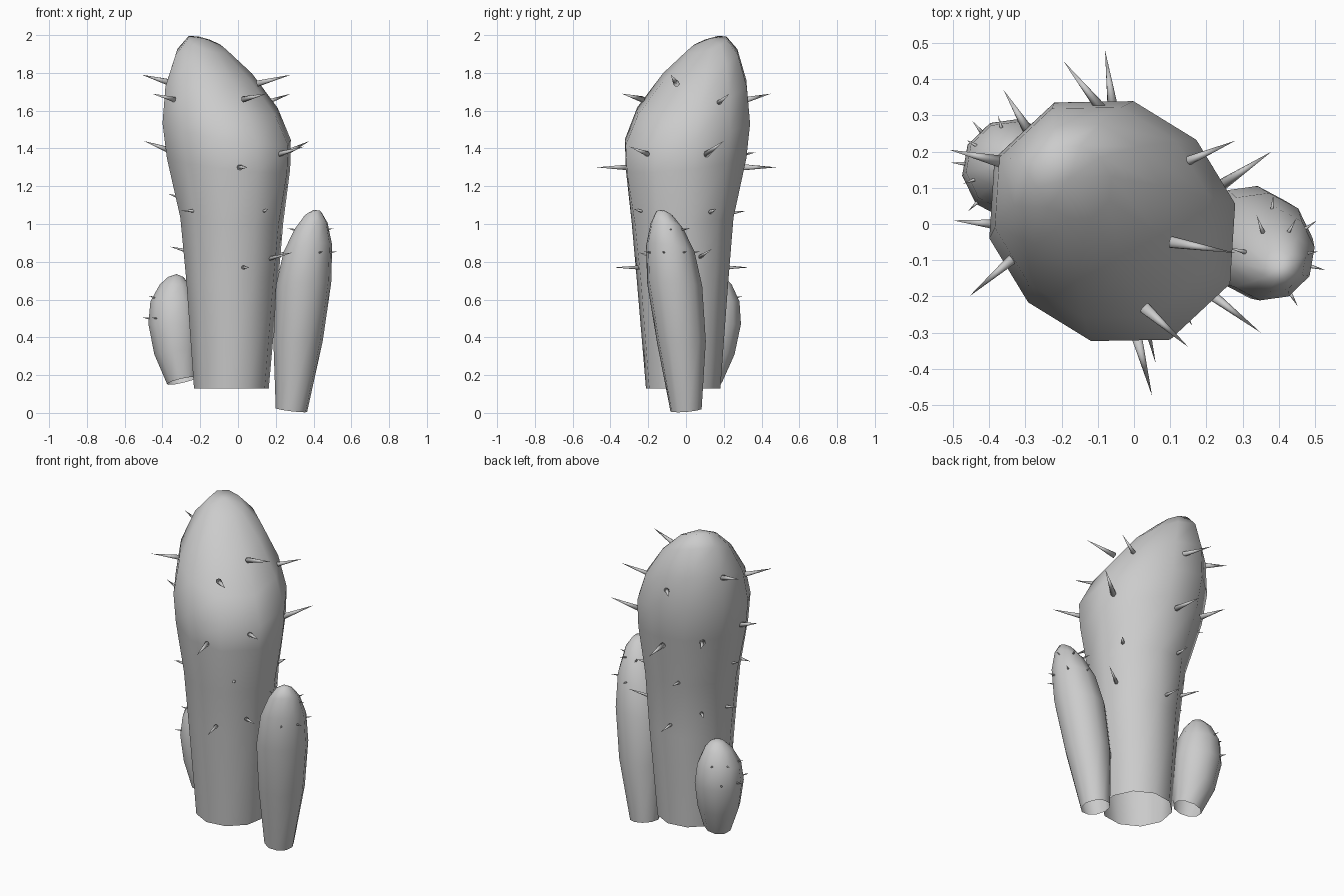
import bpy, bmesh, math
from mathutils import Vector


def finish(name, bm):
    bmesh.ops.recalc_face_normals(bm, faces=bm.faces)
    mesh = bpy.data.meshes.new(name)
    bm.to_mesh(mesh)
    bm.free()
    for p in mesh.polygons:
        p.use_smooth = True
    obj = bpy.data.objects.new(name, mesh)
    bpy.context.collection.objects.link(obj)
    return obj


def stem(name, rings, tip, sides=10, phase=8):
    """Loft tilted rings (x, y, z, radius, slope x, slope y, stretch), closed at the tip.
    Stretch makes a ring oval along the direction the stem leans in."""
    bm = bmesh.new()
    loops = []
    for x, y, z, r, sx, sy, stretch in rings:
        loop = []
        for i in range(sides):
            a = math.radians(phase) + math.tau * i / sides
            ra = r * (1 + stretch * math.cos(2 * (a - math.radians(138))))
            dx, dy = ra * math.cos(a), ra * math.sin(a)
            loop.append(bm.verts.new((x + dx, y + dy, z + sx * dx + sy * dy)))
        loops.append(loop)
    for lo, hi in zip(loops, loops[1:]):
        for i in range(sides):
            j = (i + 1) % sides
            bm.faces.new((lo[i], lo[j], hi[j], hi[i]))
    top = bm.verts.new(tip)
    for i in range(sides):
        bm.faces.new((loops[-1][i], loops[-1][(i + 1) % sides], top))
    return finish(name, bm)


def spines(name, pairs, radius, inset):
    """Thin cones from base to tip, with the base sunk into the stem."""
    bm = bmesh.new()
    for base, tip in pairs:
        base, tip = Vector(base), Vector(tip)
        d = (tip - base).normalized()
        start = base - d * inset
        u = d.orthogonal().normalized()
        v = d.cross(u)
        ring = [bm.verts.new(start + radius * (u * math.cos(a) + v * math.sin(a)))
                for a in (math.tau * k / 7 for k in range(7))]
        end = bm.verts.new(tip)
        for k in range(7):
            bm.faces.new((ring[k], ring[(k + 1) % 7], end))
        bm.faces.new(ring[::-1])
    return finish(name, bm)


def arm_spines(name, rows, length, radius):
    """Rows (x, y, z, stem radius, rise, angles) of short spines around an arm."""
    pairs = []
    for x, y, z, r, rise, angles in rows:
        for deg in angles:
            a = math.radians(deg)
            d = Vector((math.cos(a), math.sin(a), rise)).normalized()
            base = Vector((x + r * math.cos(a), y + r * math.sin(a), z))
            pairs.append((base, base + d * length))
    return spines(name, pairs, radius, 0.015)


# Main trunk with a slanted dome
stem("trunk", [
    (-0.035, -0.015, 0.13, 0.200, 0, 0, 0),
    (-0.030, -0.018, 0.70, 0.246, 0, 0, 0),
    (-0.033, -0.018, 1.02, 0.276, -0.06, 0.06, 0.02),
    (-0.050, 0.000, 1.32, 0.333, -0.10, 0.10, 0.06),
    (-0.060, 0.008, 1.49, 0.347, -0.15, 0.15, 0.07),
    (-0.087, 0.032, 1.67, 0.304, -0.22, 0.22, 0.07),
    (-0.128, 0.078, 1.845, 0.207, -0.28, 0.28, 0.06),
    (-0.165, 0.115, 1.95, 0.105, -0.30, 0.30, 0.05)], (-0.18, 0.125, 1.982))

# Tall arm on the right
stem("right_arm", [
    (0.283, 0.000, 0.015, 0.084, -0.12, 0.08, 0),
    (0.318, -0.025, 0.38, 0.132, 0, 0, 0),
    (0.347, -0.060, 0.68, 0.148, 0.06, -0.06, 0),
    (0.370, -0.083, 0.87, 0.130, 0.16, -0.16, 0),
    (0.387, -0.100, 0.99, 0.088, 0.22, -0.22, 0),
    (0.397, -0.115, 1.055, 0.044, 0.25, -0.25, 0)], (0.40, -0.12, 1.075))

# Short arm on the left, towards the back
stem("left_arm", [
    (-0.297, 0.112, 0.17, 0.080, 0.22, -0.15, 0),
    (-0.322, 0.137, 0.32, 0.122, 0.1, -0.1, 0),
    (-0.336, 0.153, 0.47, 0.140, 0, 0, 0),
    (-0.340, 0.160, 0.59, 0.125, 0, 0, 0),
    (-0.335, 0.163, 0.68, 0.080, 0, 0, 0),
    (-0.330, 0.163, 0.72, 0.040, 0, 0, 0)], (-0.325, 0.163, 0.735))

# Long spines around the upper trunk
spines("upper_trunk_spines", [
    ((.13, -.055, 1.75), (.28, -.08, 1.79)), ((.14, .17, 1.64), (.28, .23, 1.69)),
    ((.05, -.25, 1.665), (.15, -.34, 1.69)), ((-.40, .18, 1.76), (-.51, .205, 1.79)),
    ((-.34, -.10, 1.66), (-.455, -.20, 1.69)), ((-.10, .33, 1.66), (-.195, .45, 1.69)),
    ((-.06, .33, 1.30), (-.08, .48, 1.30)), ((.22, -.20, 1.37), (.35, -.30, 1.41)),
    ((.26, .12, 1.38), (.38, .20, 1.44)), ((.01, -.32, 1.30), (.05, -.475, 1.30)),
    ((-.39, 0, 1.40), (-.50, .01, 1.44)), ((-.30, .27, 1.36), (-.36, .37, 1.38))],
    0.017, 0.03)

# Medium and short spines on the lower trunk
spines("lower_trunk_spines", [
    ((.03, -.26, .77), (.06, -.385, .77)), ((-.05, .22, .77), (-.06, .335, .77)),
    ((.20, .08, .83), (.30, .14, .87)), ((.18, -.17, .82), (.29, -.25, .85)),
    ((-.28, 0, .86), (-.36, .005, .88)), ((-.31, 0, 1.14), (-.37, .005, 1.16)),
    ((-.22, .16, .86), (-.29, .24, .88)), ((-.24, -.20, 1.07), (-.30, -.20, 1.07)),
    ((.14, -.24, 1.07), (.16, -.28, 1.08)), ((.20, .14, 1.07), (.22, .16, 1.08)),
    ((-.12, .25, 1.06), (-.13, .32, 1.07))], 0.012, 0.02)

# Small spines on the arms
arm_spines("right_arm_spines", [
    (0.37, -0.085, 0.85, 0.125, 0.12, (35, -15, -60, 85)),
    (0.383, -0.098, 0.97, 0.09, 0.2, (10, 60, 110, 165))], 0.04, 0.007)
arm_spines("left_arm_spines", [
    (-0.338, 0.155, 0.50, 0.135, 0.15, (175, 225, 130)),
    (-0.338, 0.16, 0.61, 0.11, 0.25, (150, 200, 105))], 0.035, 0.007)
